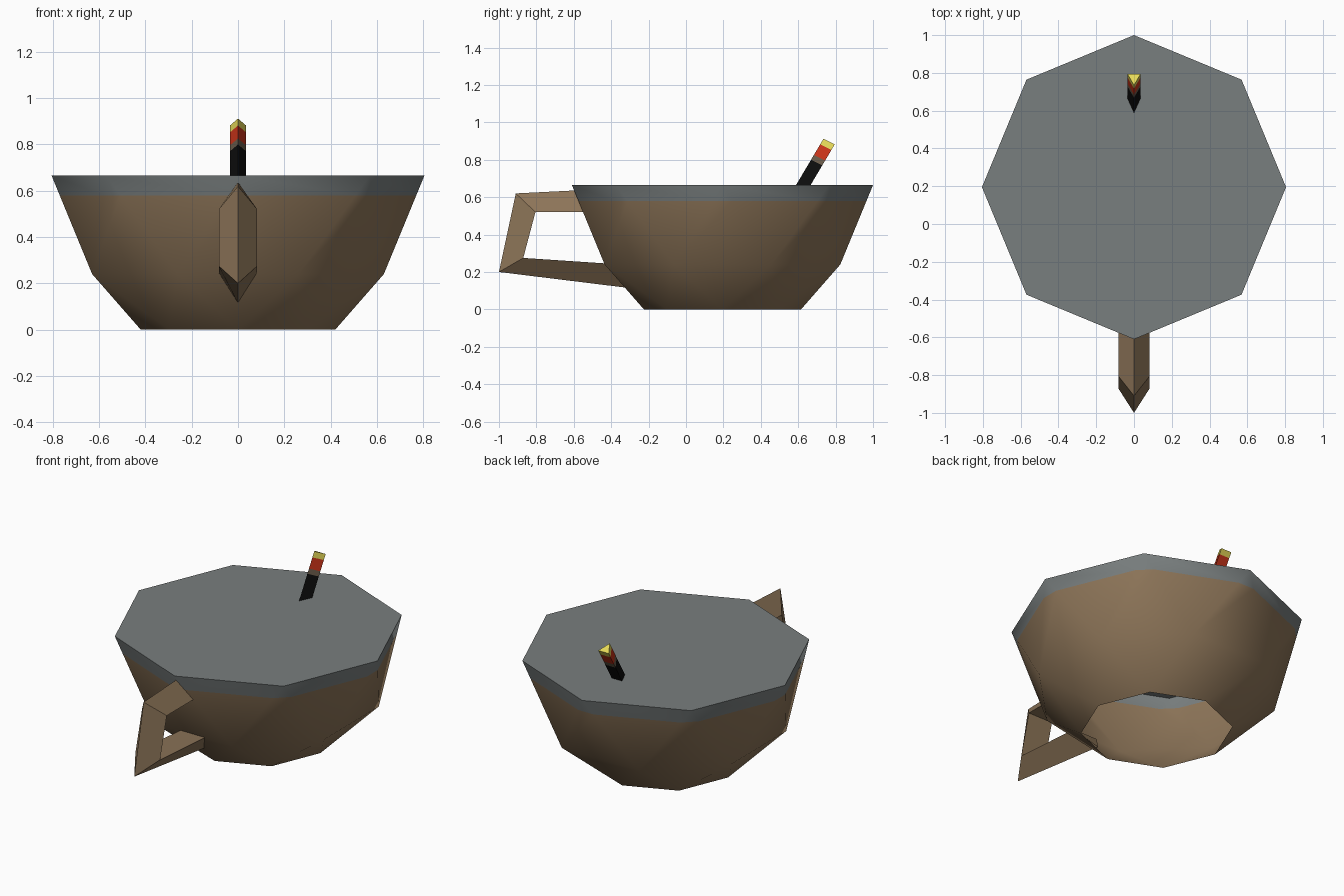
import bpy, bmesh, math
from mathutils import Vector

cube = bpy.data.objects.get("Cube")
if cube:
    bpy.data.objects.remove(cube, do_unlink=True)


def material(name, rgb):
    mat = bpy.data.materials.new(name)
    mat.use_nodes = True
    mat.diffuse_color = (*rgb, 1)
    mat.node_tree.nodes["Principled BSDF"].inputs["Base Color"].default_value = (*rgb, 1)
    return mat


BROWN = material("clay brown", (0.27, 0.18, 0.10))
GREY = material("slate grey", (0.19, 0.21, 0.21))
BLACK = material("black", (0.004, 0.004, 0.004))
TAN = material("dull tan", (0.15, 0.11, 0.07))
RED = material("ember red", (0.60, 0.035, 0.010))
YELLOW = material("yellow", (0.80, 0.70, 0.10))


def finish(name, bm, mats, smooth=False):
    bmesh.ops.recalc_face_normals(bm, faces=bm.faces)
    mesh = bpy.data.meshes.new(name)
    bm.to_mesh(mesh)
    bm.free()
    for mat in mats:
        mesh.materials.append(mat)
    obj = bpy.data.objects.new(name, mesh)
    bpy.context.collection.objects.link(obj)
    if smooth:
        bpy.ops.object.select_all(action="DESELECT")
        obj.select_set(True)
        bpy.context.view_layer.objects.active = obj
        bpy.ops.object.shade_smooth_by_angle(angle=math.radians(45))
    return obj


def loft(bm, rings):
    """Join matching rings with quads and cap both ends; returns faces per band."""
    rows = [[bm.verts.new(p) for p in ring] for ring in rings]
    n = len(rows[0])
    bands = []
    for a, b in zip(rows, rows[1:]):
        bands.append([bm.faces.new((a[i], a[(i + 1) % n], b[(i + 1) % n], b[i]))
                      for i in range(n)])
    bm.faces.new(rows[0])
    bm.faces.new(rows[-1])
    return bands


# Cup: octagon rings, the middle one turned half a step, open underneath
SIDES, CENTRE_Y, BAND_Z = 8, 0.195, 0.58
bm = bmesh.new()


def octagon(radius, z, turn):
    step = math.tau / SIDES
    return [bm.verts.new((radius * math.cos((i + turn) * step),
                          CENTRE_Y + radius * math.sin((i + turn) * step), z))
            for i in range(SIDES)]


base = octagon(0.42, 0, 0)
middle = octagon(0.682, 0.24, 0.5)
rim = octagon(0.805, 0.665, 0)
for ring in (base, rim):
    for i in range(SIDES):
        j = (i + 1) % SIDES
        bm.faces.new((ring[i], ring[j], middle[i]))
        bm.faces.new((middle[i], ring[j], middle[j]))
bm.faces.new(rim)
# grey rim band and filling
bmesh.ops.bisect_plane(bm, geom=bm.verts[:] + bm.edges[:] + bm.faces[:],
                       plane_co=(0, 0, BAND_Z), plane_no=(0, 0, 1))
for face in bm.faces:
    face.material_index = int(face.calc_center_median().z > BAND_Z)
finish("cup_body", bm, [BROWN, GREY], smooth=True)

# Handle: triangular section with a ridge along the outside
ridge = [(-0.57, 0.637), (-0.91, 0.62), (-1.0, 0.20), (-0.31, 0.115)]
inner = [(-0.52, 0.52), (-0.805, 0.52), (-0.87, 0.275), (-0.42, 0.245)]
bm = bmesh.new()
loft(bm, [[(0, *o), (0.083, *i), (-0.083, *i)] for o, i in zip(ridge, inner)])
finish("handle", bm, [BROWN])

# Stick: leaning triangular rod with coloured bands from the tip down
tip = [Vector((0, 0.735, 0.912)), Vector((0.035, 0.795, 0.882)), Vector((-0.035, 0.795, 0.882))]
down = Vector((0, -0.51, -0.86))
bm = bmesh.new()
bands = loft(bm, [[p + down * d for p in tip] for d in (0, 0.035, 0.10, 0.13, 0.33)])
for index, band in enumerate(bands):
    for face in band:
        face.material_index = index
bm.faces.ensure_lookup_table()
bm.faces[-1].material_index = 3
finish("stick", bm, [YELLOW, RED, TAN, BLACK])
